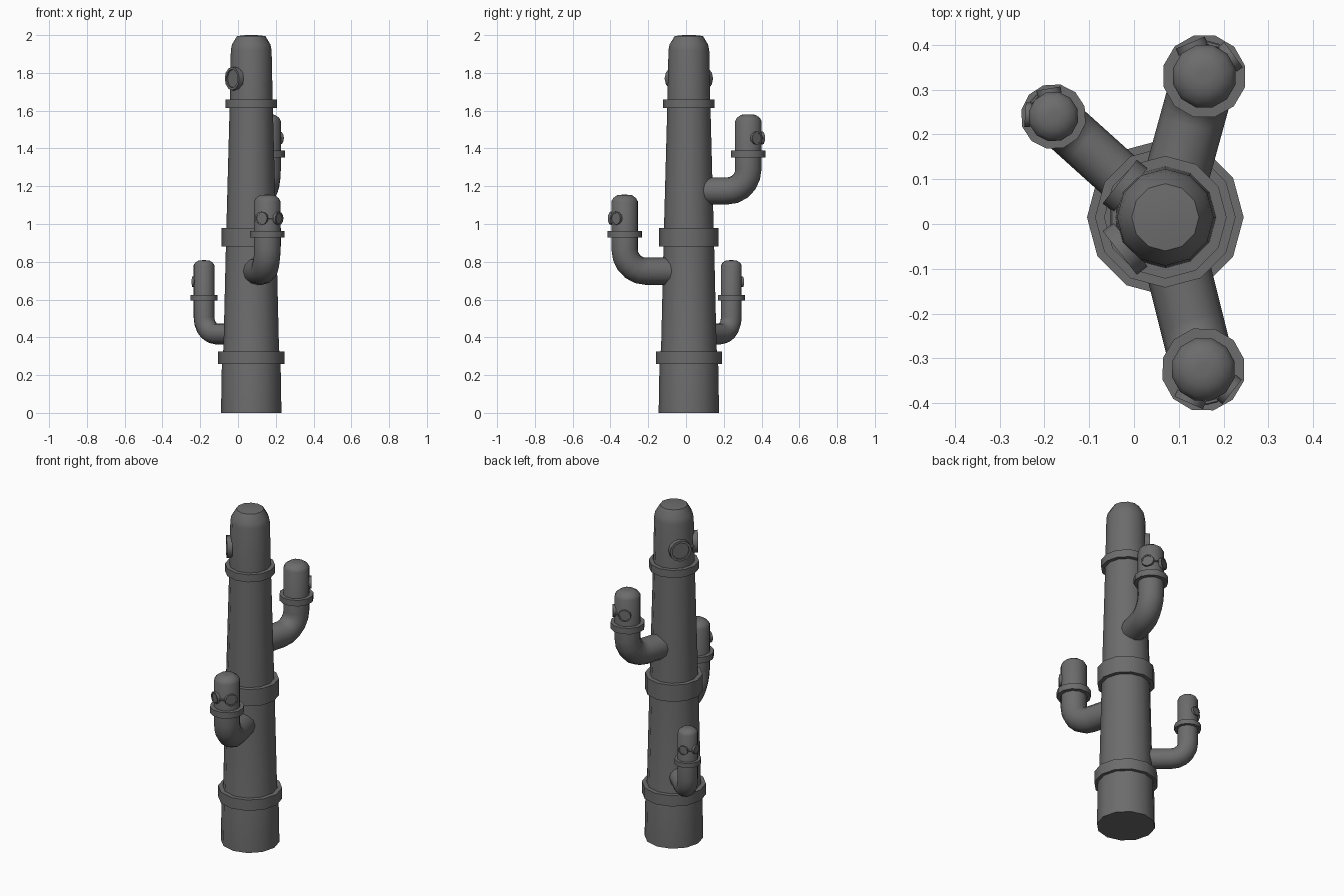
import bpy, bmesh
from math import sin, cos, pi, radians, atan2, hypot
from mathutils import Matrix, Vector

cube = bpy.data.objects.get("Cube")
if cube:
    bpy.data.objects.remove(cube)

grey = bpy.data.materials.new("dark_grey")
grey.use_nodes = True
COLOR = (0.15, 0.15, 0.15, 1)
grey.diffuse_color = COLOR
grey.node_tree.nodes["Principled BSDF"].inputs["Base Color"].default_value = COLOR

TRUNK = Vector((0.07, 0.015, 0))


def tube(name, rings, place, sides=12):
    """Skin a closed tube through rings of (x, z, tilt, radius), tilted in the xz plane."""
    bm = bmesh.new()
    loops = []
    for x, z, tilt, r in rings:
        m = Matrix.Translation((x, 0, z)) @ Matrix.Rotation(tilt, 4, 'Y')
        loops.append([bm.verts.new(m @ Vector((r * cos(2 * pi * i / sides),
                                               r * sin(2 * pi * i / sides), 0)))
                      for i in range(sides)])
    for a, b in zip(loops, loops[1:]):
        for i in range(sides):
            j = (i + 1) % sides
            bm.faces.new((a[i], a[j], b[j], b[i]))
    bm.faces.new(loops[0][::-1])
    bm.faces.new(loops[-1])
    bmesh.ops.recalc_face_normals(bm, faces=bm.faces)
    mesh = bpy.data.meshes.new(name)
    bm.to_mesh(mesh)
    bm.free()
    mesh.materials.append(grey)
    obj = bpy.data.objects.new(name, mesh)
    obj.matrix_world = place
    bpy.context.collection.objects.link(obj)
    bpy.ops.object.select_all(action='DESELECT')
    obj.select_set(True)
    bpy.context.view_layer.objects.active = obj
    bpy.ops.object.shade_smooth_by_angle(angle=radians(48))
    return obj


def lathe(name, profile, place, sides=12):
    return tube(name, [(0, z, 0, r) for r, z in profile], place, sides)


def goggles(name, centre, heading, body_r, r):
    """Two rimmed lenses and a bridge, wrapped around an upright cylinder."""
    depth = r * 0.35
    for side, sign in (("left", -1), ("right", 1)):
        place = (Matrix.Translation(centre)
                 @ Matrix.Rotation(heading + sign * radians(38), 4, 'Z')
                 @ Matrix.Translation((body_r * 0.96, 0, 0))
                 @ Matrix.Rotation(pi / 2, 4, 'Y'))
        lathe(f"{name}_{side}_lens",
              [(r, -depth * 0.4), (r, depth), (r * 0.78, depth), (r * 0.78, depth * 0.6)], place)
    bridge = (Matrix.Translation(centre) @ Matrix.Rotation(heading, 4, 'Z')
              @ Matrix.Translation((body_r * 1.02, 0, 0)) @ Matrix.Rotation(pi / 2, 4, 'X'))
    lathe(name + "_bridge", [(r * 0.15, -r * 0.4), (r * 0.15, r * 0.4)], bridge, 6)


# Tapered trunk with a rounded top
at_trunk = Matrix.Translation(TRUNK)
lathe("trunk", [(0.16, 0), (0.155, 0.29), (0.147, 0.34), (0.133, 0.93), (0.114, 1.63),
                (0.108, 1.92), (0.102, 1.95), (0.075, 1.995), (0.03, 2.0)], at_trunk)

# Bands around the trunk
for name, low, high, r in (("lower", 0.26, 0.325, 0.175), ("middle", 0.88, 0.98, 0.157),
                           ("upper", 1.615, 1.66, 0.137)):
    lathe(name + "_trunk_band", [(r, low), (r, high)], at_trunk)

goggles("trunk_goggles", TRUNK + Vector((0, 0, 1.77)), pi, 0.112, 0.062)


def arm(name, x, y, z, s):
    """Elbowed arm with a collar, domed tip and goggles; s scales its thickness."""
    dx, dy = x - TRUNK.x, y - TRUNK.y
    reach, heading = hypot(dx, dy), atan2(dy, dx)
    r, bend = 0.072 * s, 0.115 * s
    rings = [(0.06, 0, pi / 2, r)]
    for i in range(6):
        t = pi / 2 * i / 5
        rings.append((reach - bend + bend * sin(t), bend - bend * cos(t), pi / 2 - t, r))
    top = 0.405 * s ** 0.15
    rings += [(reach, top - 0.035 * s, 0, r), (reach, top - 0.018 * s, 0, r * 0.87),
              (reach, top - 0.002, 0, r * 0.55), (reach, top, 0, r * 0.2)]
    base = Matrix.Translation((TRUNK.x, TRUNK.y, z)) @ Matrix.Rotation(heading, 4, 'Z')
    tube(name, rings, base)
    low = 0.178
    lathe(name + "_collar", [(0.094 * s, low), (0.094 * s, low + 0.036 * s)],
          base @ Matrix.Translation((reach, 0, 0)))
    goggles(name + "_goggles", Vector((x, y, z + 0.26 + 0.02 * s)), heading, r, 0.035 * s)


arm("back_arm", 0.157, 0.33, 1.175, 1)
arm("front_arm", 0.155, -0.325, 0.75, 1)
arm("side_arm", -0.18, 0.24, 0.418, 0.78)
